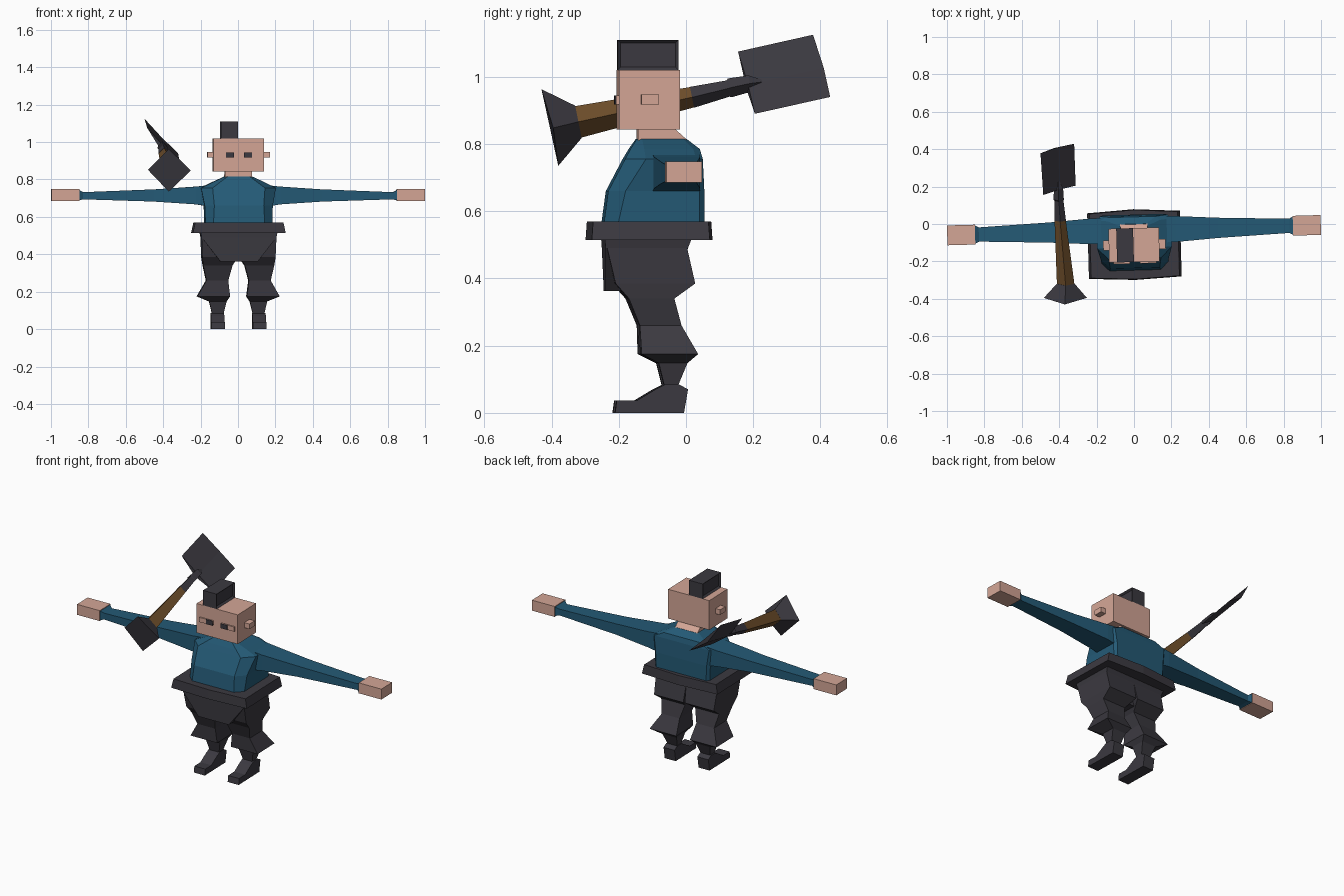
import bpy, bmesh, math
from mathutils import Matrix, Vector

if "Cube" in bpy.data.objects:
    bpy.data.objects.remove(bpy.data.objects["Cube"])


def material(name, rgb):
    m = bpy.data.materials.new(name)
    lin = [((c / 255 + 0.055) / 1.055) ** 2.4 for c in rgb]
    m.diffuse_color = (*lin, 1)
    m.use_nodes = True
    m.node_tree.nodes["Principled BSDF"].inputs["Base Color"].default_value = m.diffuse_color
    return m


SKIN = material("skin", (212, 166, 150))
TEAL = material("teal_cloth", (36, 90, 118))
DARK = material("charcoal", (59, 57, 64))
WOOD = material("brown_wood", (110, 78, 42))

# The whole figure stands turned slightly about its own axis
PIVOT = Vector((0, -0.033, 0))
TURN = Matrix.Translation(PIVOT) @ Matrix.Rotation(math.radians(1.6), 4, 'Z') @ Matrix.Translation(-PIVOT)


def finish(name, bm, mat, turn=True):
    if turn:
        bm.transform(TURN)
    bmesh.ops.recalc_face_normals(bm, faces=bm.faces)
    me = bpy.data.meshes.new(name)
    bm.to_mesh(me)
    bm.free()
    me.materials.append(mat)
    ob = bpy.data.objects.new(name, me)
    bpy.context.collection.objects.link(ob)
    return ob


def loft(name, rings, mat, turn=True):
    """Skin a closed, capped surface over matching rings of points."""
    bm = bmesh.new()
    rows = [[bm.verts.new(p) for p in r] for r in rings]
    n = len(rows[0])
    for a, b in zip(rows, rows[1:]):
        for i in range(n):
            j = (i + 1) % n
            bm.faces.new((a[i], a[j], b[j], b[i]))
    bm.faces.new(rows[0])
    bm.faces.new(rows[-1])
    return finish(name, bm, mat, turn)


def rect(z, x0, x1, y0, y1):
    return [(x0, y0, z), (x1, y0, z), (x1, y1, z), (x0, y1, z)]


def box(name, x0, x1, y0, y1, z0, z1, mat):
    return loft(name, [rect(z0, x0, x1, y0, y1), rect(z1, x0, x1, y0, y1)], mat)


def octagon(z, h, y0, y1, f, b):
    """Rectangle with front corners cut by f and back corners cut by b."""
    return [(-h + f, y0, z), (h - f, y0, z), (h, y0 + f, z), (h, y1 - b, z),
            (h - b, y1, z), (-h + b, y1, z), (-h, y1 - b, z), (-h, y0 + f, z)]


# Torso, neck and head
loft("torso", [octagon(0.55, 0.178, -0.25, 0.05, 0.04, 0.015),
               octagon(0.66, 0.182, -0.235, 0.05, 0.05, 0.015),
               octagon(0.755, 0.2, -0.185, 0.045, 0.06, 0.02),
               octagon(0.785, 0.14, -0.168, 0.038, 0.04, 0.02),
               octagon(0.815, 0.075, -0.148, 0.0, 0.015, 0.01)], TEAL)
loft("neck", [rect(0.80, -0.073, 0.073, -0.145, 0.015),
              rect(0.845, -0.073, 0.073, -0.145, -0.035)], SKIN)
box("head", -0.137, 0.133, -0.203, -0.022, 0.843, 1.02, SKIN)

# Hair block with recessed sides
hair = box("hair", -0.095, -0.005, -0.203, -0.022, 1.02, 1.11, DARK)
bm = bmesh.new()
bm.from_mesh(hair.data)
sides = [f for f in bm.faces if abs(f.normal.x) > 0.9]
bmesh.ops.inset_individual(bm, faces=sides, thickness=0.013, depth=-0.01)
bm.to_mesh(hair.data)
bm.free()

for s, side in ((-1, "left"), (1, "right")):
    def span(a, b):
        return sorted((s * a, s * b))

    # Ears and eyes
    box(side + "_ear", *span(0.13, 0.167), -0.137, -0.085, 0.917, 0.948, SKIN)
    box(side + "_eye", *span(0.027, 0.115), -0.211, -0.203, 0.917, 0.945, SKIN)
    box(side + "_pupil", *span(0.027, 0.07), -0.213, -0.204, 0.917, 0.945, DARK)

    # Sleeve tapering to a flared cuff: x, y half width, z low, z high
    loft(side + "_sleeve",
         [[(s * x, -0.033 - h, a), (s * x, -0.033 + h, a),
           (s * x, -0.033 + h, b), (s * x, -0.033 - h, b)]
          for x, h, a, b in ((0.15, 0.07, 0.655, 0.77), (0.225, 0.069, 0.667, 0.762),
                             (0.45, 0.054, 0.682, 0.747), (0.83, 0.038, 0.694, 0.732),
                             (0.852, 0.05, 0.688, 0.745))], TEAL)
    box(side + "_hand", *span(0.85, 0.999), -0.086, 0.02, 0.685, 0.748, SKIN)

    # Baggy trouser leg: z, inner x, outer x, front y, back y
    loft(side + "_trouser_leg",
         [rect(z, *span(i, o), f, b) for z, i, o, f, b in (
             (0.515, 0.0, 0.205, -0.245, 0.01), (0.49, 0.0, 0.2, -0.24, -0.002),
             (0.385, 0.005, 0.196, -0.215, 0.022), (0.34, 0.033, 0.19, -0.175, -0.04),
             (0.26, 0.055, 0.172, -0.142, -0.018), (0.175, 0.045, 0.22, -0.138, 0.03),
             (0.148, 0.062, 0.155, -0.085, 0.0), (0.075, 0.08, 0.138, -0.067, -0.03))], DARK)

    # Boot: side profile given width
    profile = [(-0.215, 0), (-0.01, 0), (0.002, 0.07), (-0.025, 0.085),
               (-0.065, 0.085), (-0.095, 0.07), (-0.15, 0.037), (-0.21, 0.037)]
    loft(side + "_boot", [[(s * x, y, z) for y, z in profile] for x in (0.075, 0.147)], DARK)

# Seat of the trousers, narrowing to the crotch
loft("trouser_seat", [rect(0.52, -0.205, 0.205, -0.247, 0.012),
                      rect(0.49, -0.2, 0.2, -0.245, 0.0),
                      rect(0.362, -0.1, 0.1, -0.242, -0.02)], DARK)


# Belt, bowed at front and back
def belt_ring(z, h, grow):
    f, b = -0.283 - grow, 0.06 + grow
    return [(-h, f, z), (0, f - 0.012, z), (h, f, z), (h, b, z), (0, b + 0.015, z), (-h, b, z)]


loft("belt", [belt_ring(0.515, 0.248, 0.004), belt_ring(0.57, 0.236, 0)], DARK)


# Floating tool: diamond sections along a tilted shaft
def diamond(x, y, z, r):
    t = 0.2 * r
    return [(x, y - t, z + r), (x + r, y, z), (x, y + t, z - r), (x - r, y, z)]


loft("tool_shaft", [diamond(-0.365, -0.325, 0.865, 0.047),
                    diamond(-0.395, 0.022, 0.94, 0.03)], WOOD, False)
loft("tool_socket", [diamond(-0.395, 0.018, 0.939, 0.031), diamond(-0.401, 0.125, 0.965, 0.024),
                     diamond(-0.403, 0.13, 0.967, 0.028), diamond(-0.403, 0.19, 0.98, 0.024),
                     diamond(-0.405, 0.23, 0.985, 0.006)], DARK, False)
loft("tool_butt", [[(-0.37, -0.43, 0.963), (-0.252, -0.395, 0.848),
                    (-0.37, -0.38, 0.735), (-0.482, -0.395, 0.852)],
                   diamond(-0.365, -0.32, 0.866, 0.048)], DARK, False)

# Bent blade plate, a strip of three edges closed into a thin shell
low = [(-0.312, 0.205, 0.89), (-0.32, 0.429, 0.94)]
mid = [(-0.405, 0.183, 0.968), (-0.418, 0.408, 1.018)]
top = [(-0.485, 0.155, 1.075), (-0.5, 0.378, 1.125)]
thick = Vector((0.009, 0.002, 0.008))
loft("tool_blade", [[low[k], Vector(mid[k]) + thick, top[k], Vector(mid[k]) - thick]
                    for k in (0, 1)], DARK, False)
